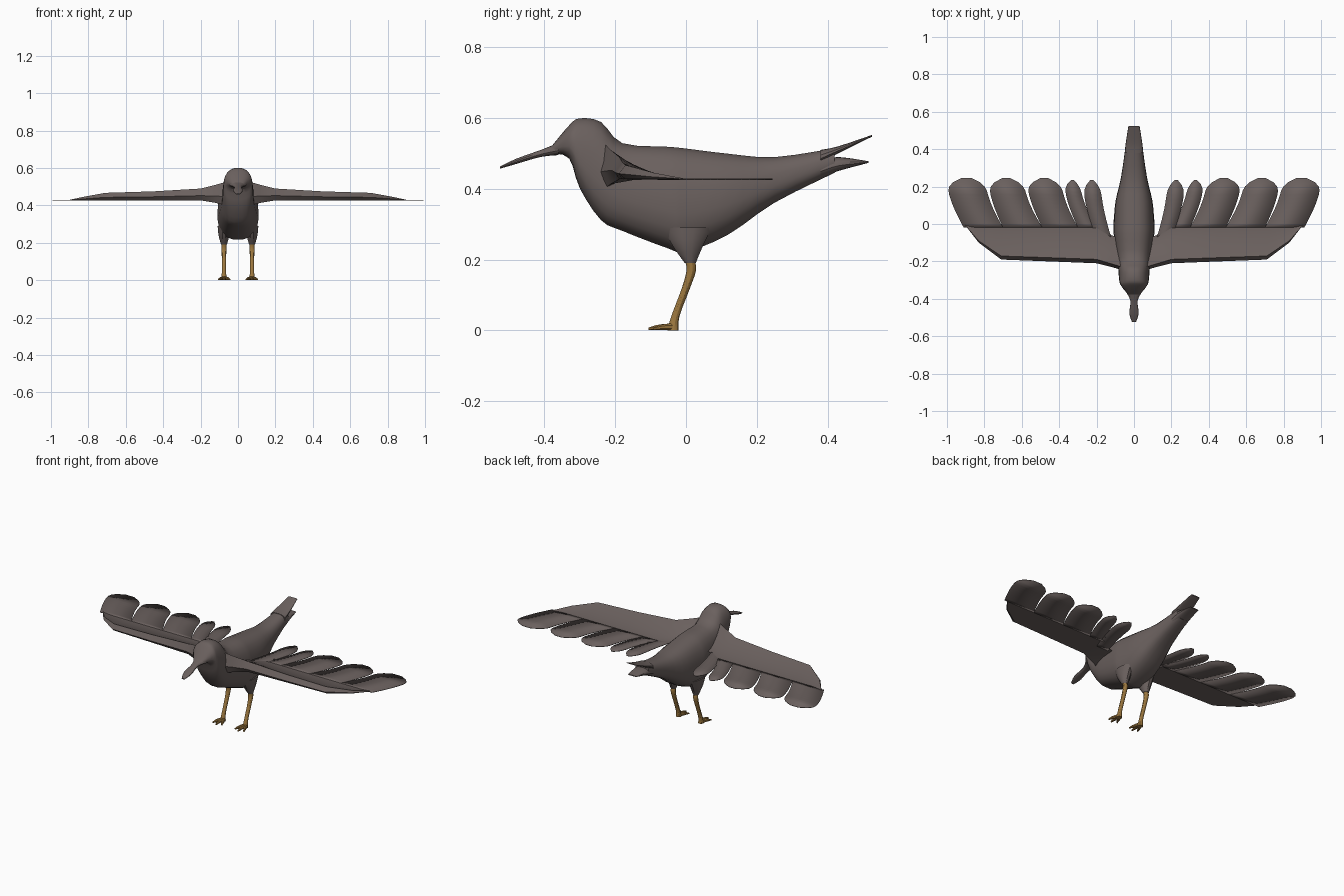
import bpy, bmesh, math

default_cube = bpy.data.objects.get("Cube")
if default_cube:
    bpy.data.objects.remove(default_cube, do_unlink=True)


def material(name, colour):
    mat = bpy.data.materials.new(name)
    mat.use_nodes = True
    mat.diffuse_color = (*colour, 1)
    shader = mat.node_tree.nodes["Principled BSDF"]
    shader.inputs["Base Color"].default_value = (*colour, 1)
    return mat


def finish(bm, name, mat, mirror=False):
    """Turn the bmesh into a shaded object, optionally mirrored across x."""
    mesh = bpy.data.meshes.new(name)
    bm.to_mesh(mesh)
    bm.free()
    mesh.materials.append(mat)
    part = bpy.data.objects.new(name, mesh)
    bpy.context.collection.objects.link(part)
    bpy.ops.object.select_all(action="DESELECT")
    part.select_set(True)
    bpy.context.view_layer.objects.active = part
    bpy.ops.object.shade_smooth_by_angle(angle=math.radians(30))
    if mirror:
        part.modifiers.new("Mirror", "MIRROR")
    return part


def add_loft(bm, rings):
    """Skin equal-length closed rings and cap both ends."""
    rows = [[bm.verts.new(point) for point in ring] for ring in rings]
    count = len(rows[0])
    for row, following in zip(rows, rows[1:]):
        for i in range(count):
            j = (i + 1) % count
            bm.faces.new((row[i], row[j], following[j], following[i]))
    bm.faces.new(rows[0])
    bm.faces.new(rows[-1])
    bmesh.ops.recalc_face_normals(bm, faces=bm.faces)


def smooth(stations, steps=3):
    """Pass a soft curve through a few stations of any dimension."""
    padded = [stations[0], *stations, stations[-1]]
    result = []
    for before, start, end, after in zip(padded, padded[1:], padded[2:], padded[3:]):
        for step in range(steps):
            t = step / steps
            result.append([
                b + t * (c - a) / 2
                + t * t * (a - 2.5 * b + 2 * c - d / 2)
                + t ** 3 * (3 * (b - c) + d - a) / 2
                for a, b, c, d in zip(before, start, end, after)])
    return result + [stations[-1]]


def outline(count, power):
    """Rounded-box outline filling the unit square."""
    for k in range(count):
        angle = math.tau * (k + 0.5) / count
        c, s = math.cos(angle), math.sin(angle)
        yield (math.copysign(abs(c) ** (2 / power), c),
               math.copysign(abs(s) ** (2 / power), s))


def upright(y, bottom, top, half_width, x=0, count=20, power=2.7):
    """Cross-section facing along y, slightly narrower at the top."""
    middle, half_height = (bottom + top) / 2, (top - bottom) / 2
    return [(x + u * half_width * (1 - max(v, 0) / 8), y, middle + v * half_height)
            for u, v in outline(count, power)]


def level(y, z, radius_x, radius_y, x=0.075):
    """Horizontal cross-section of a leg."""
    return [(x + u * radius_x, y + v * radius_y, z) for u, v in outline(12, 2)]


plumage = material("grey brown plumage", (0.145, 0.118, 0.112))
leg_skin = material("ochre leg skin", (0.34, 0.19, 0.05))

# Lengthwise parts, each station being y, bottom, top, half width
lengthwise_parts = {
    "body": [
        (-.38, .5, .52, .03), (-.33, .485, .58, .07), (-.3, .4, .6, .08),
        (-.24, .31, .59, .085), (-.18, .28, .53, .095), (-.05, .23, .52, .11),
        (0, .22, .515, .11), (.12, .27, .5, .1), (.25, .36, .49, .07),
        (.42, .445, .515, .045)],
    "beak": [
        (-.36, .495, .53, .045), (-.41, .49, .51, .02),
        (-.48, .47, .485, .025), (-.525, .457, .463, .01)],
    "tail_upper": [
        (.38, .47, .51, .05), (.43, .5, .52, .045), (.525, .547, .552, .03)],
    "tail_lower": [
        (.38, .43, .48, .05), (.43, .45, .49, .045), (.515, .473, .478, .03)],
}
for name, stations in lengthwise_parts.items():
    bm = bmesh.new()
    add_loft(bm, [upright(*station) for station in smooth(stations)])
    finish(bm, name, plumage)

# Wings: a rounded leading edge thinning to a flat trailing edge
feather_height = 0.427
wing_stations = [  # x, leading y, trailing y, bottom, top
    (.05, -.25, -.09, .39, .53), (.12, -.23, -.06, .41, .51),
    (.2, -.21, 0, feather_height, .49), (.45, -.2, 0, feather_height, .475),
    (.71, -.19, 0, feather_height, .467), (.83, -.1, 0, feather_height, .445),
    (.9, -.01, 0, feather_height, .43)]


def wing_section(x, leading, trailing, bottom, top):
    chord = [k / 10 for k in range(11)]
    profile = [(c, min(1, 0.4 + 6 * c) * min(1, 1.2 * (1 - c) ** 1.7)) for c in chord]
    profile += [(0.5, -0.02), (0.1, 0)]
    ring = []
    for c, height in profile:
        floor = bottom + (feather_height - bottom) * min(1, 2 * c)
        ring.append((x, leading + c * (trailing - leading), floor + height * (top - floor)))
    return ring


bm = bmesh.new()
add_loft(bm, [wing_section(*station) for station in wing_stations])
finish(bm, "wings", plumage, mirror=True)

# Flight feathers: flat blades between neighbouring dividing lines
base_lines = [.12, .2, .3, .49, .7, .91]
tip_lines = [.17, .28, .38, .58, .785, 1]
rows = 12
bm = bmesh.new()
for i in range(len(base_lines) - 1):
    root_y = -.08 if i == 0 else -.02
    tip_y = .235 if i < 2 else .245
    previous = None
    for row in range(rows + 1):
        t = row / rows
        sweep = math.sin(t * math.pi / 2)
        left, right = (base_lines[k] + sweep * (tip_lines[k] - base_lines[k])
                       for k in (i, i + 1))
        rounding = 0.35 * (right - left) * max(0, 3 * t - 2) ** 3
        inset = rounding + 0.008 * sweep
        if i == len(base_lines) - 2:
            right += 0.008 * sweep
        y = root_y + t * (tip_y - root_y)
        edge = [bm.verts.new((x, y, feather_height)) for x in (left + inset, right - inset)]
        if previous:
            bm.faces.new((*previous, edge[1], edge[0]))
        previous = edge
feathers = finish(bm, "flight_feathers", plumage, mirror=True)
thickness = feathers.modifiers.new("Thickness", "SOLIDIFY")
thickness.thickness = 0.003
thickness.offset = 0

# Thighs: y, z, radius across, radius along
bm = bmesh.new()
thigh_stations = [(.005, .29, .035, .07), (.005, .24, .03, .045), (.012, .19, .016, .016)]
add_loft(bm, [level(*station) for station in smooth(thigh_stations)])
finish(bm, "thighs", plumage, mirror=True)

# Legs: y, z, radius
bm = bmesh.new()
leg_stations = [(.01, .2, .014), (.015, .17, .014), (0, .12, .012),
                (-.03, .04, .012), (-.037, 0, .016)]
add_loft(bm, [level(y, z, radius, radius) for y, z, radius in smooth(leg_stations)])
finish(bm, "legs", leg_skin, mirror=True)

# Toes: three forward on each foot, fanning out and thinning to the tip
bm = bmesh.new()
for side in (-1, 0, 1):
    length = 0.08 - 0.014 * abs(side)
    rings = []
    for k in range(5):
        t = k / 4
        shrink = 1 - 0.6 * t ** 3
        rings.append(upright(-.026 - t * length, 0, .02 * shrink, .011 * shrink,
                             x=.074 + .029 * side * t, count=8, power=2.2))
    add_loft(bm, rings)
finish(bm, "toes", leg_skin, mirror=True)
